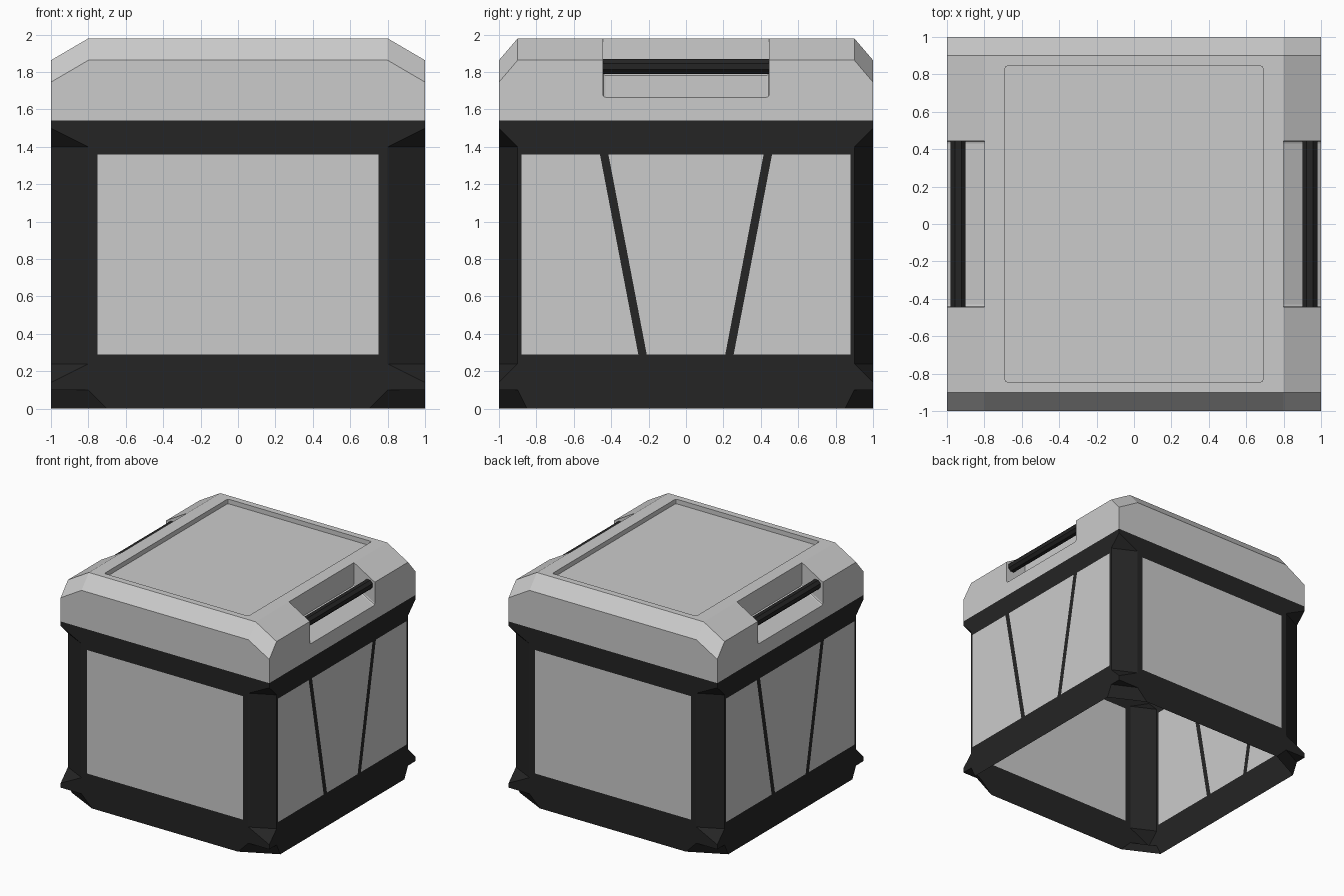
import bpy, bmesh, math
from mathutils import Vector, Matrix

if "Cube" in bpy.data.objects:
    bpy.data.objects.remove(bpy.data.objects["Cube"])

T, D = 1.98, 0.117      # lid top height, drop of one lid chamfer
SEAM = 1.54             # lid / body seam
CENTRE = Vector((0, 0, 0.8))

dark = bpy.data.materials.new("dark_frame")
dark.diffuse_color = (0.018, 0.018, 0.018, 1)
dark.use_nodes = True
dark.node_tree.nodes["Principled BSDF"].inputs["Base Color"].default_value = dark.diffuse_color


def build(name, bm, mat=None, axes=(True, True)):
    me = bpy.data.meshes.new(name)
    bm.to_mesh(me)
    bm.free()
    ob = bpy.data.objects.new(name, me)
    bpy.context.collection.objects.link(ob)
    if mat:
        me.materials.append(mat)
    m = ob.modifiers.new("mirror", 'MIRROR')
    m.use_axis = (axes[0], axes[1], False)
    m.merge_threshold = 0.0005
    return ob


def skin(polys):
    bm = bmesh.new()
    for p in polys:
        bm.faces.new([bm.verts.new(v) for v in p])
    bmesh.ops.remove_doubles(bm, verts=bm.verts[:], dist=0.0002)
    bm.normal_update()
    return bm


def face_outward(bm):
    for f in bm.faces:
        if f.normal.dot(f.calc_center_median() - CENTRE) < 0:
            f.normal_flip()
    return bm


def front(pts):
    return [(x, -1, z) for x, z in pts]


def side(pts):
    return [(1, -y, z) for y, z in pts]


# Frame: one quarter (right, front) of an open-bottomed skin, mirrored twice
def wall(foot, post, panel):
    return [(0, 0), (foot, 0), (post, .1), (1, .1), (1, .14), (post, .24),
            (post, 1.4), (1, 1.5), (1, SEAM), (0, SEAM),
            (0, 1.36), (panel, 1.36), (panel, .29), (0, .29)]


frame = [
    front(wall(.7, .8, .75)),
    side(wall(.85, .9, .88)),
    side([(.21, .29), (.255, .29), (.46, 1.36), (.415, 1.36)]),       # slanted strip
    [(.8, -1, .24), (1, -.9, .24), (1, -.9, 1.4), (.8, -1, 1.4)],     # post chamfer
    [(1, -1, 1.5), (.8, -1, 1.4), (1, -.9, 1.4)],                     # upper corner tip
    [(1, -1, .14), (.8, -1, .24), (1, -.9, .24)],                     # lower corner tip
    [(.8, -1, .1), (1, -1, .1), (1, -.9, .1)],                        # underside of tip
    [(.8, -1, .1), (1, -.9, .1), (1, -.85, 0), (.7, -1, 0)],          # foot notch
]
build("frame", face_outward(skin(frame)), dark)

# Grey panels set flush in the frame
build("front_and_back_panels", face_outward(skin([
    front([(0, .29), (.75, .29), (.75, 1.36), (0, 1.36)])])))
build("side_panels", face_outward(skin([
    side([(0, .29), (.21, .29), (.415, 1.36), (0, 1.36)]),
    side([(.255, .29), (.88, .29), (.88, 1.36), (.46, 1.36)])])))

# Lid: quarter skin with sunken top and handle notch
tray = [(.69, 0), (.69, -.83), (.686, -.841), (.675, -.845), (0, -.845)]
notch = [(0, 1.665), (-.43, 1.665), (-.441, 1.669), (-.445, 1.68)]
low = [(1, y, z) for y, z in notch]
high = [(.8, y, z + D) for y, z in notch]
zt = T - .04
lid = [
    # flat rim, tray floor
    [(0, -.9, T), (.8, -.9, T), (.8, -.445, T), (.8, 0, T)]
    + [(x, y, T) for x, y in tray],
    [(0, 0, zt)] + [(x, y, zt) for x, y in tray],
    # side slope, front slope, corner slope
    [(.8, -.9, T), (1, -.9, T - D), (1, -.445, T - D), (.8, -.445, T)],
    [(0, -.9, T), (.8, -.9, T), (.8, -1, T - D), (0, -1, T - D)],
    [(.8, -.9, T), (1, -.9, T - D), (1, -1, T - 2 * D), (.8, -1, T - D)],
    # front and side faces
    front([(0, SEAM), (1, SEAM), (1, T - 2 * D), (.8, T - D), (0, T - D)]),
    [(1, -1, SEAM), (1, 0, SEAM)] + low
    + [(1, -.445, T - D), (1, -.9, T - D), (1, -1, T - 2 * D)],
    # notch back wall and end wall
    [(.8, 0, T), (.8, -.445, T)] + high[::-1],
    [low[-1], high[-1], (.8, -.445, T), (1, -.445, T - D)],
]
for (ax, ay), (bx, by) in zip(tray, tray[1:]):
    lid.append([(ax, ay, T), (bx, by, T), (bx, by, zt), (ax, ay, zt)])
for i in range(3):
    lid.append([low[i], low[i + 1], high[i + 1], high[i]])
bm = skin(lid)
bmesh.ops.recalc_face_normals(bm, faces=bm.faces[:])
top = max(bm.faces, key=lambda f: f.calc_center_median().z)
if top.normal.z < 0:
    bmesh.ops.reverse_faces(bm, faces=bm.faces[:])
build("lid", bm)

# Octagonal handle bars across the notches
bm = bmesh.new()
r = .04 / math.cos(math.pi / 8)
bmesh.ops.create_cone(bm, cap_ends=True, segments=8, radius1=r, radius2=r, depth=.89,
                      matrix=Matrix.Translation((.94, 0, 1.83))
                      @ Matrix.Rotation(math.pi / 2, 4, 'X')
                      @ Matrix.Rotation(math.pi / 8, 4, 'Z'))
build("handle_bars", bm, dark, (True, False))
